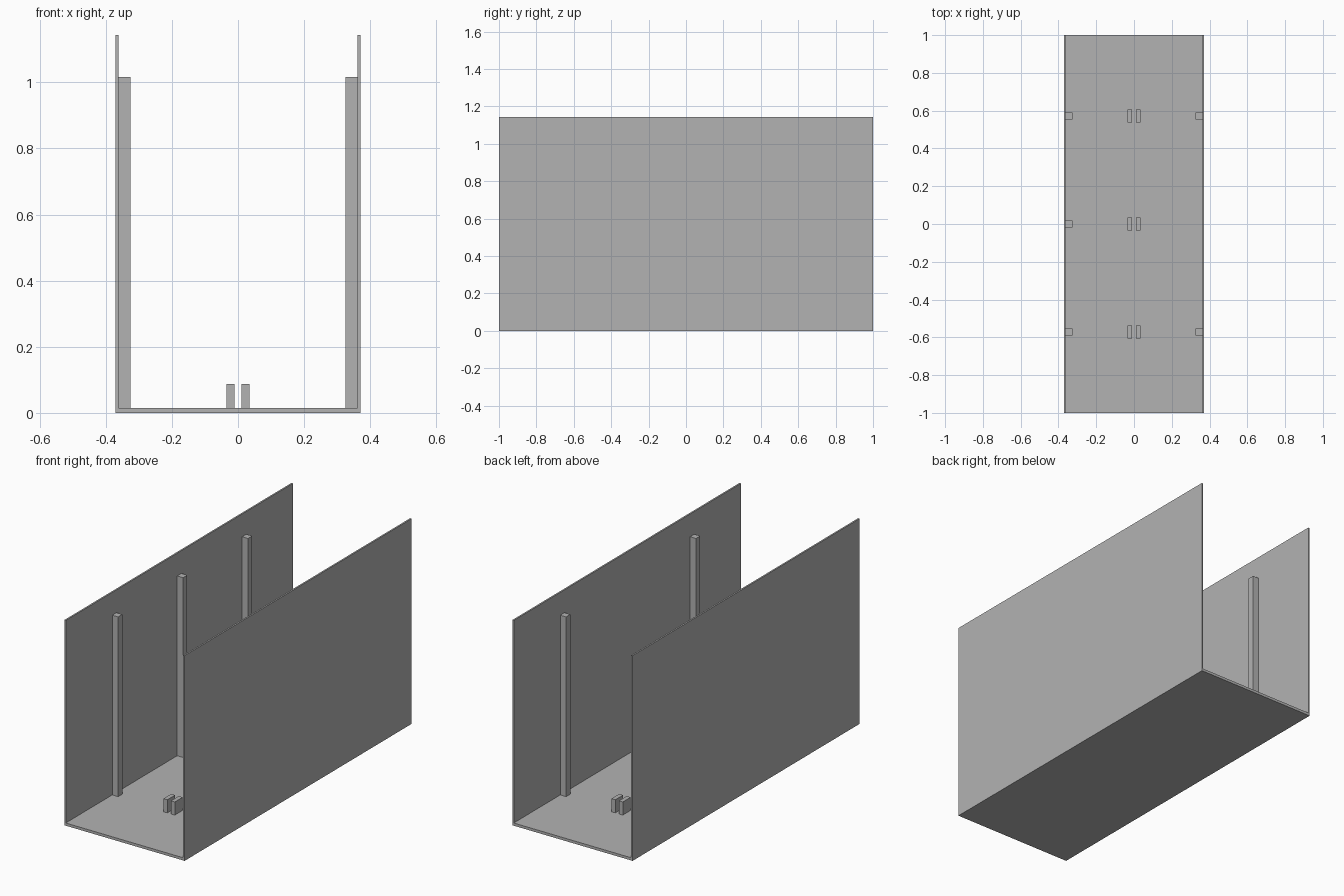
import bpy
import bmesh

if "Cube" in bpy.data.objects:
    bpy.data.objects.remove(bpy.data.objects["Cube"])

grey = bpy.data.materials.new("plain grey")
grey.diffuse_color = (0.45, 0.45, 0.45, 1)
grey.use_nodes = True
grey.node_tree.nodes["Principled BSDF"].inputs["Base Color"].default_value = grey.diffuse_color

HALF_W, HALF_L, WALL, FLOOR, TOP = 0.371, 1.0, 0.009, 0.015, 1.144
ROW = 0.572  # spacing of the post rows along y


def finish(name, bm):
    bmesh.ops.recalc_face_normals(bm, faces=bm.faces)
    mesh = bpy.data.meshes.new(name)
    bm.to_mesh(mesh)
    bm.free()
    mesh.materials.append(grey)
    obj = bpy.data.objects.new(name, mesh)
    bpy.context.collection.objects.link(obj)
    return obj


def box(name, x0, x1, y, depth, z0, z1):
    bm = bmesh.new()
    bmesh.ops.create_cube(bm, size=1)
    for v in bm.verts:
        v.co.x = x0 if v.co.x < 0 else x1
        v.co.y = y + v.co.y * depth
        v.co.z = z0 if v.co.z < 0 else z1
    return finish(name, bm)


# Open channel: floor and two walls, extruded from one U profile
inner = HALF_W - WALL
profile = [(-HALF_W, 0), (HALF_W, 0), (HALF_W, TOP), (inner, TOP),
           (inner, FLOOR), (-inner, FLOOR), (-inner, TOP), (-HALF_W, TOP)]
bm = bmesh.new()
face = bm.faces.new([bm.verts.new((x, -HALF_L, z)) for x, z in profile])
ext = bmesh.ops.extrude_face_region(bm, geom=[face], use_keep_orig=True)
bmesh.ops.translate(bm, vec=(0, 2 * HALF_L, 0),
                    verts=[g for g in ext["geom"] if isinstance(g, bmesh.types.BMVert)])
finish("channel", bm)

# Wall posts: three on the left, two on the right
for y in (-ROW, 0, ROW):
    box("left_post", -inner, -0.326, y, 0.037, FLOOR, 1.017)
    if y:
        box("right_post", 0.326, inner, y, 0.037, FLOOR, 1.017)

# Paired floor blocks along the centre line
for y in (-ROW, 0, ROW):
    for side in (-1, 1):
        a, b = sorted((side * 0.011, side * 0.035))
        box("floor_block", a, b, y, 0.069, FLOOR, 0.088)
